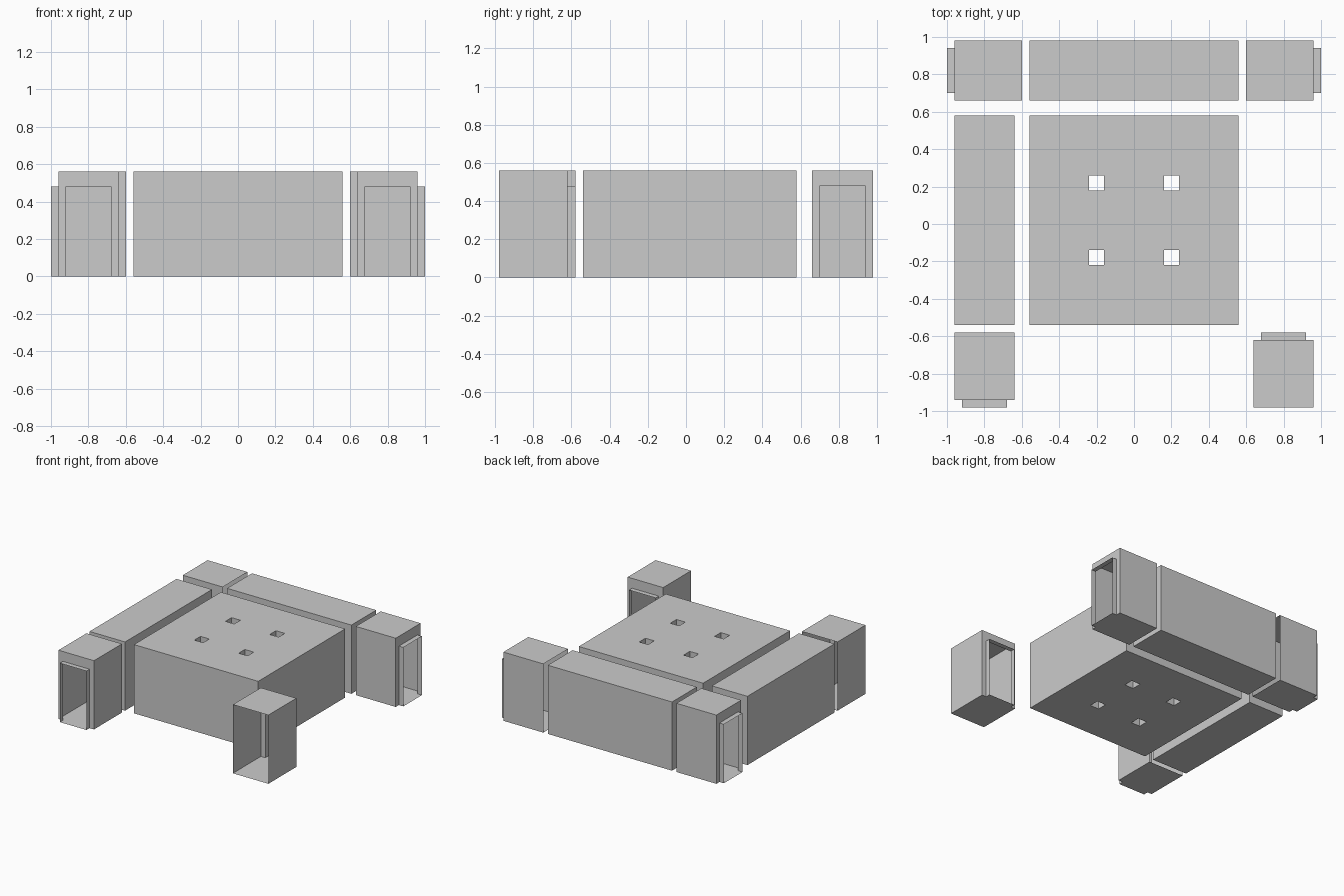
import bpy
import bmesh
from math import pi
from mathutils import Matrix

if "Cube" in bpy.data.objects:
    bpy.data.objects.remove(bpy.data.objects["Cube"])

U = 0.04            # layout module
H = 14 * U          # common height


def finish(bm, name):
    bmesh.ops.recalc_face_normals(bm, faces=bm.faces)
    me = bpy.data.meshes.new(name)
    bm.to_mesh(me)
    bm.free()
    ob = bpy.data.objects.new(name, me)
    bpy.context.collection.objects.link(ob)
    return ob


def block(name, x0, x1, y0, y1):
    bm = bmesh.new()
    m = Matrix.Translation(((x0 + x1) / 2, (y0 + y1) / 2, H / 2))
    m = m @ Matrix.Diagonal((x1 - x0, y1 - y0, H, 1))
    bmesh.ops.create_cube(bm, size=1, matrix=m)
    return finish(bm, name)


def end_piece(name, x, y, angle):
    """Open-ended shell running along local +y, narrowing to a door collar."""
    bm = bmesh.new()

    def ring(half, height, depth):
        return [bm.verts.new((sx * half, depth, z)) for sx, z in
                ((-1, 0), (-1, height), (1, height), (1, 0))]

    rings = [ring(4 * U, H, 0), ring(4 * U, H, 9 * U),
             ring(3 * U, 12 * U, 9 * U), ring(3 * U, 12 * U, 10 * U)]
    for k, (a, b) in enumerate(zip(rings, rings[1:])):
        # the doorway reaches the floor, so the end wall has no bottom strip
        for i in range(3 if k == 1 else 4):
            j = (i + 1) % 4
            bm.faces.new((a[i], a[j], b[j], b[i]))
    bm.transform(Matrix.Translation((x, y, 0)) @ Matrix.Rotation(angle, 4, 'Z'))
    return finish(bm, name)


# Main room: slab with four square shafts right through it
bm = bmesh.new()
cuts = [c * U for c in (-14, -6, -4, 4, 6, 14)]
grid = [[bm.verts.new((x, y + 0.02, 0)) for y in cuts] for x in cuts]
for i in range(5):
    for j in range(5):
        if not (i in (1, 3) and j in (1, 3)):
            bm.faces.new((grid[i][j], grid[i + 1][j],
                          grid[i + 1][j + 1], grid[i][j + 1]))
bm.normal_update()
ret = bmesh.ops.duplicate(bm, geom=bm.verts[:] + bm.edges[:] + bm.faces[:])
rim = [e for e in bm.edges if e.is_boundary]
top = [g for g in ret["geom"] if isinstance(g, bmesh.types.BMVert)]
bmesh.ops.translate(bm, verts=top, vec=(0, 0, H))
vmap = ret["vert_map"]
originals = set(bm.verts) - set(top)
for e in rim:
    a, b = e.verts
    if a in originals:
        bm.faces.new((a, b, vmap[b], vmap[a]))
finish(bm, "main_room")

# Long corridors
block("left_corridor", -0.96, -0.64, -0.54, 0.58)
block("back_corridor", -0.56, 0.56, 0.66, 0.98)

# Corridor ends with doorways
end_piece("front_left_end", -0.8, -0.58, pi)
end_piece("front_right_end", 0.8, -0.98, 0)
end_piece("back_left_end", -0.6, 0.82, pi / 2)
end_piece("back_right_end", 0.6, 0.82, -pi / 2)
